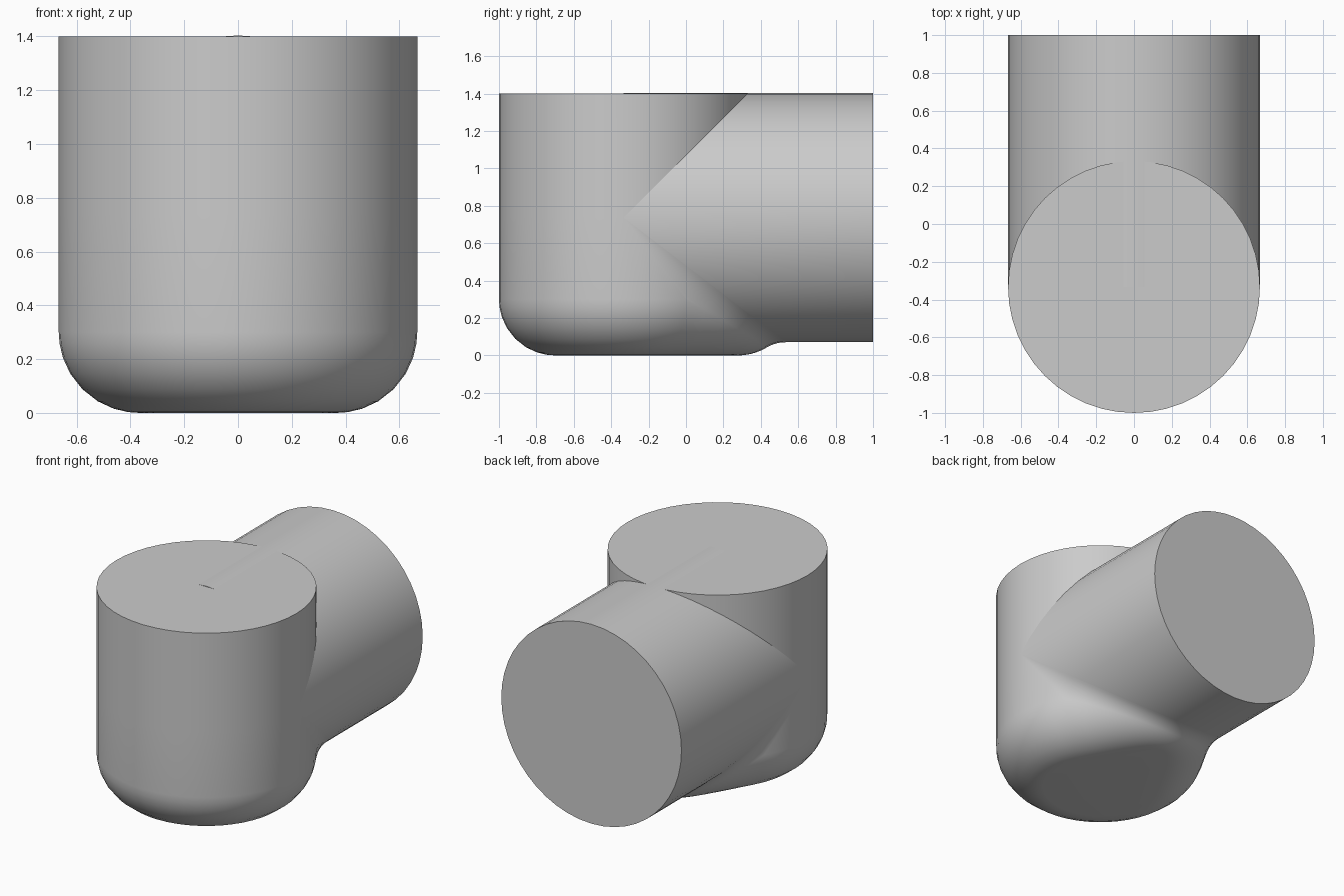
import bpy, bmesh
from math import sin, cos, pi, sqrt
from mathutils import Vector

if "Cube" in bpy.data.objects:
    bpy.data.objects.remove(bpy.data.objects["Cube"], do_unlink=True)

R = 2 / 3           # radius of both tubes
AXIS_Y = -1 / 3     # vertical tube axis
AXIS_Z = 0.737      # horizontal tube axis
TOP, BACK = 1.4, 1.0
ROUND = 0.3         # rounding of the lower rim
FILLET = 0.2        # blend radius between the tubes
SIDES, STEPS = 48, 8
DOWN = Vector((0, 0, -1))
angles = [2 * pi * i / SIDES for i in range(SIDES)]   # zero points to the back / down

grey = bpy.data.materials.new("plain grey")
grey.use_nodes = True
grey.diffuse_color = (0.6, 0.6, 0.6, 1)
grey.node_tree.nodes["Principled BSDF"].inputs["Base Color"].default_value = grey.diffuse_color


def arc(centre, radius, a, b):
    """Points on a sphere section going from direction a to direction b."""
    return [centre + radius * a.lerp(b, k / STEPS).normalized() for k in range(STEPS + 1)]


def sheet(bm, columns):
    """Skin a closed ring of columns, returning its vertices."""
    grid = [[bm.verts.new(p) for p in col] for col in columns]
    for i, right in enumerate(grid):
        left = grid[i - 1]
        for j in range(len(right) - 1):
            bm.faces.new((left[j], left[j + 1], right[j + 1], right[j]))
    return grid


def finish(bm, name):
    bmesh.ops.remove_doubles(bm, verts=bm.verts, dist=0.0005)
    mesh = bpy.data.meshes.new(name)
    bm.to_mesh(mesh)
    bm.free()
    mesh.materials.append(grey)
    obj = bpy.data.objects.new(name, mesh)
    bpy.context.collection.objects.link(obj)
    bpy.ops.object.select_all(action='DESELECT')
    obj.select_set(True)
    bpy.context.view_layer.objects.active = obj
    bpy.ops.object.shade_smooth_by_angle(angle=0.6)


def wall(t, z):
    return Vector((R * sin(t), AXIS_Y + R * cos(t), z))


def lower_column(t):
    """Floor rim, rounded edge, then the blend into the horizontal tube."""
    s, c = sin(t), cos(t)
    inward = Vector((-s, -c, 0))
    if c < 1e-6:    # front half: plain rounded wall
        centre = wall(t, ROUND) + ROUND * inward
        return arc(centre, ROUND, DOWN, -inward) + [wall(t, AXIS_Z)] * (STEPS + 1)
    # ball rolling between both tubes, touching them along inward and upward
    reach = R + FILLET
    ball = Vector((reach * s, AXIS_Y + reach * c, AXIS_Z - reach * c))
    upward = Vector((-s, 0, c))
    # direction from the ball to the rounded rim's centre line
    w = max(0, (ROUND - ball.z) / ((ROUND + FILLET) * c))
    k = s * s
    u = (sqrt(1 - w * w * (1 - k * k)) - w * k) * inward + w * upward
    centre = ball + (ROUND + FILLET) * u
    centre.z = ROUND
    return arc(centre, ROUND, DOWN, -u) + arc(ball, FILLET, u, upward)


# Vertical tube with rounded floor and blend
bm = bmesh.new()
grid = sheet(bm, [lower_column(t) for t in angles])
bm.faces.new([col[0] for col in grid])
grid = sheet(bm, [[wall(t, AXIS_Z), wall(t, TOP)] for t in angles])
bm.faces.new([col[1] for col in reversed(grid)])
finish(bm, "vertical_tube")

# Horizontal tube, starting where the blend ends
bm = bmesh.new()
columns = []
for t in angles:
    x, z = R * sin(t), AXIS_Z - R * cos(t)
    start = AXIS_Y + max(0, (R + FILLET) * cos(t))
    columns.append([Vector((x, start, z)), Vector((x, BACK, z))])
grid = sheet(bm, columns)
bm.faces.new([col[1] for col in reversed(grid)])
bm.faces.new([col[0] for t, col in zip(angles, grid) if cos(t) < 1e-6])
finish(bm, "horizontal_tube")
